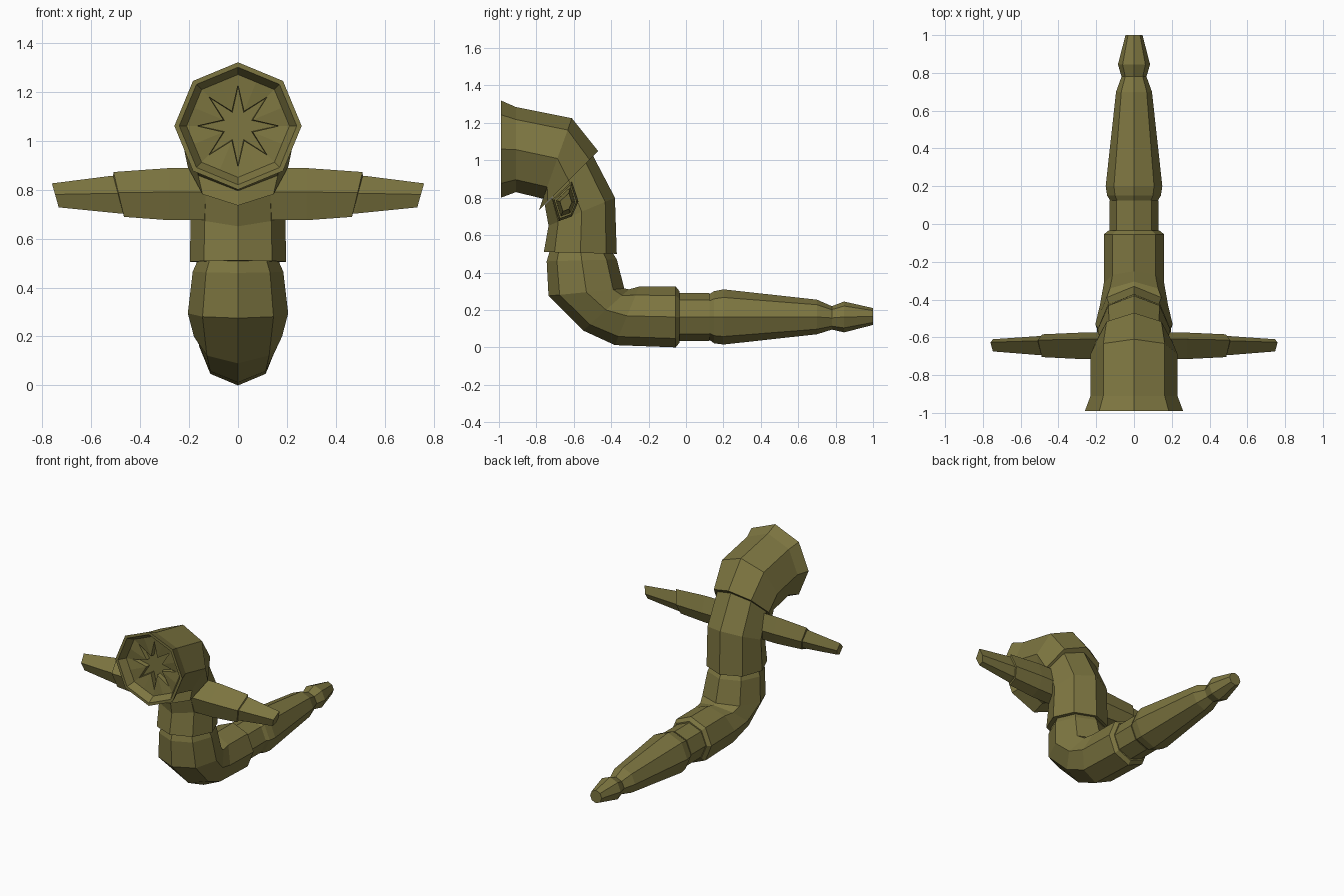
import bpy, bmesh, math
from mathutils import Vector

if "Cube" in bpy.data.objects:
    bpy.data.objects.remove(bpy.data.objects["Cube"])

olive = bpy.data.materials.new("olive green")
olive.diffuse_color = (0.205, 0.18, 0.052, 1)
olive.use_nodes = True
olive.node_tree.nodes["Principled BSDF"].inputs["Base Color"].default_value = olive.diffuse_color


def loft(name, rings, cap_start=True, cap_end=True):
    """Skin a list of equal-length point rings into a flat-shaded object."""
    bm = bmesh.new()
    vs = [[bm.verts.new(p) for p in r] for r in rings]
    n = len(rings[0])
    for a, b in zip(vs, vs[1:]):
        for i in range(n):
            j = (i + 1) % n
            bm.faces.new((a[i], a[j], b[j], b[i]))
    if cap_start:
        bm.faces.new(vs[0][::-1])
    if cap_end:
        bm.faces.new(vs[-1])
    bmesh.ops.recalc_face_normals(bm, faces=bm.faces)
    me = bpy.data.meshes.new(name)
    bm.to_mesh(me)
    bm.free()
    me.materials.append(olive)
    ob = bpy.data.objects.new(name, me)
    bpy.context.collection.objects.link(ob)
    return ob


def octagon(y1, z1, y2, z2, w):
    """Eight-sided ring spanning a back/top point to a front/bottom point, half width w."""
    a, b = Vector((0, y1, z1)), Vector((0, y2, z2))
    c, v = (a + b) / 2, (a - b) / 2
    return [c + v * math.cos(i * math.pi / 4) + Vector((w * math.sin(i * math.pi / 4), 0, 0))
            for i in range(8)]


def tube(name, rows, **caps):
    return loft(name, [octagon(*r) for r in rows], **caps)


# Head, flared towards the mouth and hanging over the neck
tube("head", [(-0.99, 1.32, -0.99, 0.80, 0.26),
              (-0.91, 1.285, -0.91, 0.83, 0.23),
              (-0.61, 1.225, -0.765, 0.795, 0.23),
              (-0.47, 1.05, -0.785, 0.735, 0.205)], cap_start=False)

# Neck
tube("neck", [(-0.50, 1.03, -0.755, 0.76, 0.185),
              (-0.38, 0.80, -0.735, 0.65, 0.192),
              (-0.37, 0.50, -0.76, 0.51, 0.197)])

# Curved belly
tube("belly", [(-0.395, 0.51, -0.73, 0.51, 0.165),
               (-0.37, 0.47, -0.745, 0.46, 0.185),
               (-0.33, 0.315, -0.735, 0.275, 0.205),
               (-0.305, 0.31, -0.55, 0.09, 0.18),
               (-0.25, 0.325, -0.38, 0.012, 0.16),
               (-0.055, 0.325, -0.055, 0.0, 0.16),
               (-0.035, 0.30, -0.035, 0.025, 0.135)])

# Narrow waist band
tube("waist_band", [(-0.05, 0.29, -0.05, 0.035, 0.13),
                    (0.125, 0.29, 0.125, 0.035, 0.13)])

# Tail with a bulb near the tip
tube("tail", [(0.118, 0.28, 0.118, 0.045, 0.122),
              (0.15, 0.30, 0.15, 0.022, 0.142),
              (0.20, 0.31, 0.20, 0.015, 0.15),
              (0.70, 0.255, 0.70, 0.07, 0.095),
              (0.78, 0.22, 0.78, 0.095, 0.066),
              (0.845, 0.245, 0.845, 0.08, 0.085),
              (1.0, 0.21, 1.0, 0.12, 0.045)])


# Mouth: rim, recess and star-shaped opening
def mouth_ring(y, r_even, r_odd=None):
    if r_odd is None:
        r_odd = r_even * math.cos(math.pi / 8)
    pts = []
    for i in range(16):
        a, r = i * math.pi / 8, (r_odd if i % 2 else r_even)
        pts.append((r * math.sin(a), y, 1.06 + r * math.cos(a)))
    return pts


loft("mouth", [mouth_ring(-0.99, 0.26), mouth_ring(-0.99, 0.24),
               mouth_ring(-0.94, 0.21),
               mouth_ring(-0.93, 0.168, 0.065),
               mouth_ring(-0.90, 0.16, 0.06)], cap_start=False)

# Arms: five-sided, tapering, mirrored
SECTION = [(-0.715, 0.79), (-0.61, 0.888), (-0.575, 0.78), (-0.61, 0.70), (-0.68, 0.675)]


def arm_ring(x, s, slant=0.0):
    """Scaled section about the arm axis; slant pushes the upper side outwards."""
    cy, cz = -0.64, 0.772
    return [(x + slant * (z - cz), cy + (y - cy) * s, cz + (z - cz) * s) for y, z in SECTION]


for name, rows in (
        ("upper_arms", [(0.08, 1.0), (0.28, 1.0), (0.485, 0.86, 0.2), (0.487, 0.74, 0.2)]),
        ("forearms", [(0.45, 0.73, 0.2), (0.50, 0.72, 0.2), (0.745, 0.46, 0.13)])):
    arm = loft(name, [arm_ring(*r) for r in rows])
    arm.modifiers.new("mirror", 'MIRROR').use_mirror_merge = False
